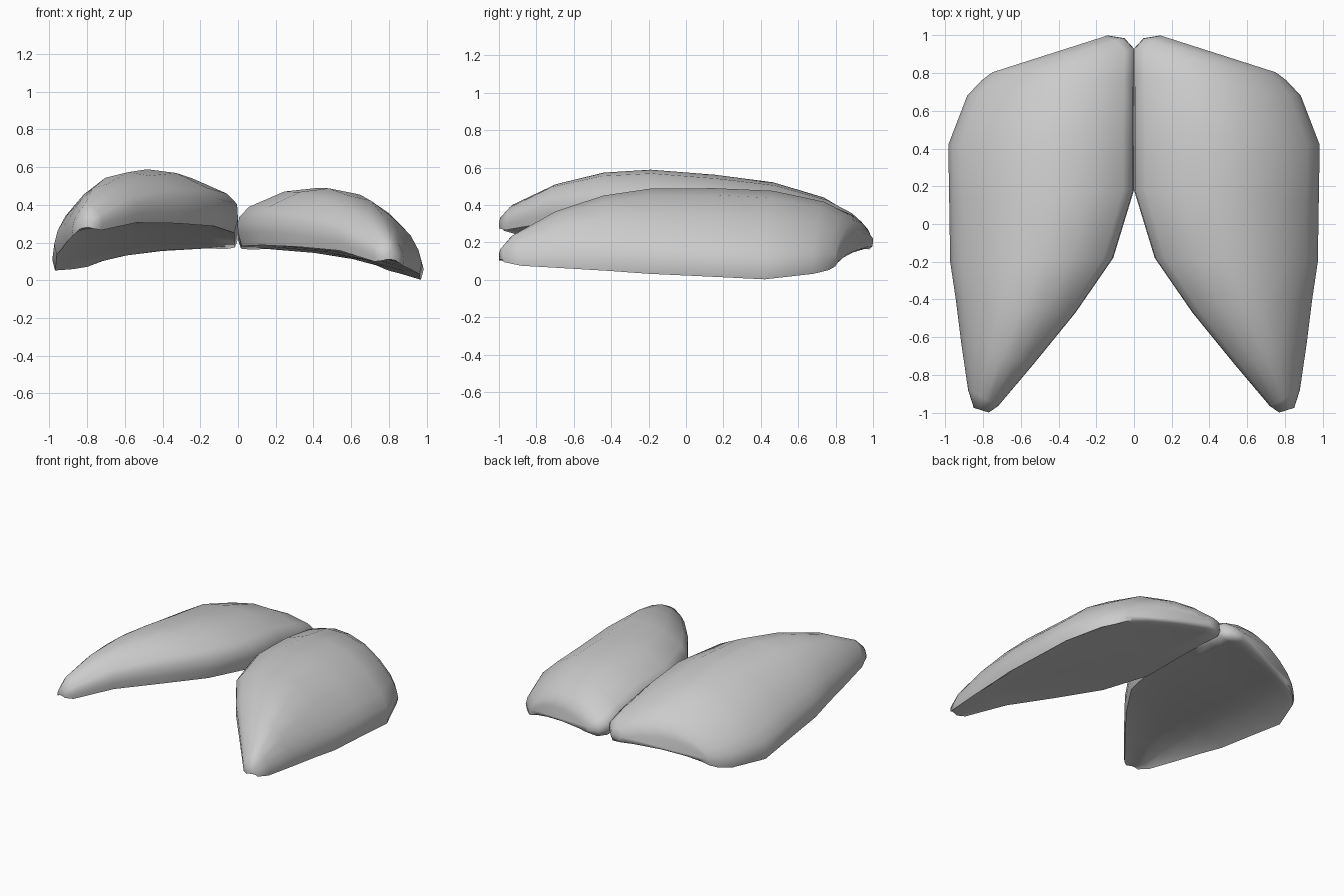
import bpy, bmesh, math

# Stations from front tip to back edge:
# inner x, inner y, inner bottom z, outer x, outer y, outer bottom z, height factor
STATIONS = [
    (0.77, -1.00, 0.105, 0.85, -0.975, 0.095, 0.18),
    (0.72, -0.965, 0.10, 0.88, -0.88, 0.075, 0.39),
    (0.53, -0.74, 0.16, 0.915, -0.64, 0.06, 0.66),
    (0.31, -0.47, 0.18, 0.945, -0.40, 0.045, 0.87),
    (0.11, -0.18, 0.19, 0.975, -0.20, 0.03, 0.97),
    (0.00, 0.18, 0.185, 0.98, 0.12, 0.015, 1.00),
    (0.00, 0.50, 0.185, 0.985, 0.42, 0.00, 0.98),
    (0.00, 0.78, 0.18, 0.885, 0.68, 0.03, 0.80),
    (0.00, 0.93, 0.17, 0.81, 0.76, 0.05, 0.63),
    (0.05, 0.985, 0.165, 0.765, 0.795, 0.07, 0.50),
    (0.14, 1.00, 0.18, 0.75, 0.805, 0.10, 0.28),
]
# Cross-section: position from inner to outer edge, height above the base line
SECTION = [
    (0.0, 0.07), (0.005, 0.15), (0.06, 0.215), (0.25, 0.328), (0.43, 0.378),
    (0.62, 0.375), (0.80, 0.302), (0.93, 0.205), (0.98, 0.13), (1.0, 0.06),
    (0.985, 0.0), (0.91, 0.028), (0.75, 0.052), (0.5, 0.056), (0.15, 0.03),
    (0.02, 0.0),
]


def pad(name, side, tilt):
    bm = bmesh.new()
    rings = []
    for xi, yi, zi, xo, yo, zo, h in STATIONS:
        ring = []
        for t, s in SECTION:
            y = yi + (yo - yi) * t
            z = zi + (zo - zi) * t + s * h + tilt * (1 - y)
            ring.append(bm.verts.new((side * (xi + (xo - xi) * t), y, z)))
        rings.append(ring)
    n = len(SECTION)
    for a, b in zip(rings, rings[1:]):
        for i in range(n):
            j = (i + 1) % n
            bm.faces.new((a[i], a[j], b[j], b[i]))
    bm.faces.new(rings[0])
    bm.faces.new(rings[-1])
    bmesh.ops.recalc_face_normals(bm, faces=bm.faces)
    mesh = bpy.data.meshes.new(name)
    bm.to_mesh(mesh)
    bm.free()
    obj = bpy.data.objects.new(name, mesh)
    bpy.context.collection.objects.link(obj)
    bpy.ops.object.select_all(action='DESELECT')
    obj.select_set(True)
    bpy.context.view_layer.objects.active = obj
    bpy.ops.object.shade_smooth_by_angle(angle=math.radians(75))


# Mirrored pair; the left one is tilted up at the front
pad("right_pad", 1, 0.0)
pad("left_pad", -1, 0.085)
